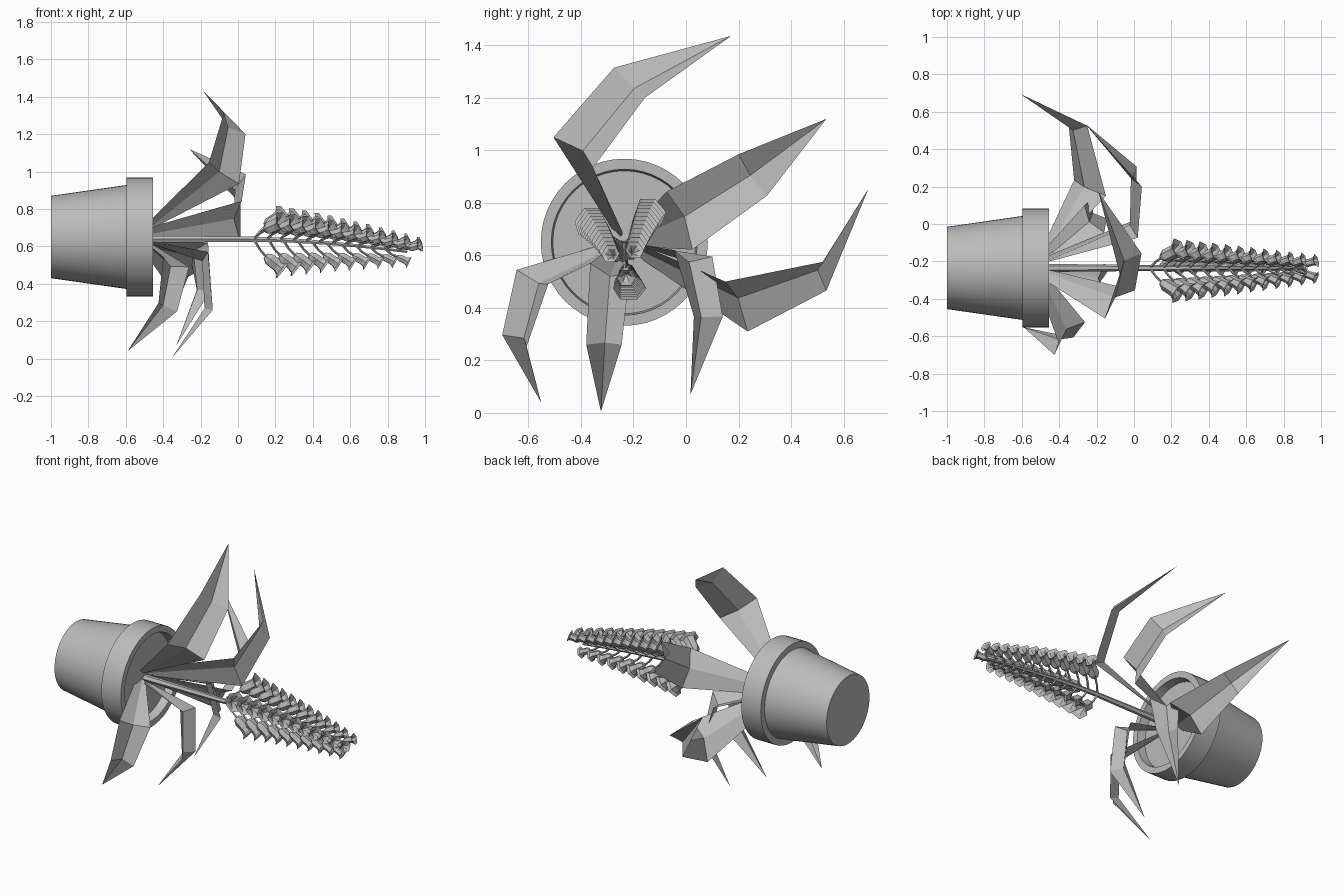
import bpy, bmesh, math
from mathutils import Vector, Matrix

if "Cube" in bpy.data.objects:
    bpy.data.objects.remove(bpy.data.objects["Cube"])

AY, AZ = -0.235, 0.65          # plant axis runs along +x through this y, z
grey = bpy.data.materials.new("plain grey")
grey.diffuse_color = (0.5, 0.5, 0.5, 1)
grey.use_nodes = True
grey.node_tree.nodes["Principled BSDF"].inputs["Base Color"].default_value = grey.diffuse_color


def finish(name, bm, smooth=None):
    me = bpy.data.meshes.new(name)
    bm.to_mesh(me)
    bm.free()
    me.materials.append(grey)
    ob = bpy.data.objects.new(name, me)
    bpy.context.collection.objects.link(ob)
    if smooth:
        bpy.ops.object.select_all(action='DESELECT')
        ob.select_set(True)
        bpy.context.view_layer.objects.active = ob
        bpy.ops.object.shade_smooth_by_angle(angle=math.radians(smooth))
    return ob


def lathe(bm, profile, sides, mat):
    """Revolve (height, radius) pairs around local z, placed by mat."""
    rings = []
    for h, r in profile:
        if r == 0:
            rings.append([bm.verts.new(mat @ Vector((0, 0, h)))] * sides)
        else:
            rings.append([bm.verts.new(mat @ Vector((r * math.cos(2 * math.pi * k / sides),
                          r * math.sin(2 * math.pi * k / sides), h))) for k in range(sides)])
    for a, b in zip(rings, rings[1:]):
        for k in range(sides):
            n = (k + 1) % sides
            bm.faces.new(list(dict.fromkeys((a[k], a[n], b[n], b[k]))))


def place(pos, axis):
    return Matrix.Translation(pos) @ Vector(axis).to_track_quat('Z', 'Y').to_matrix().to_4x4()


def tube(bm, points, radii, sides):
    """Tapered tube along a path."""
    rings = []
    for i, (p, r) in enumerate(zip(points, radii)):
        t = points[min(i + 1, len(points) - 1)] - points[max(i - 1, 0)]
        m = place(p, t)
        rings.append([bm.verts.new(m @ Vector((r * math.cos(2 * math.pi * k / sides),
                      r * math.sin(2 * math.pi * k / sides), 0))) for k in range(sides)])
    for a, b in zip(rings, rings[1:]):
        for k in range(sides):
            n = (k + 1) % sides
            bm.faces.new((a[k], a[n], b[n], b[k]))
    bm.faces.new(rings[-1])


# pot body with thick rim
bm = bmesh.new()
lathe(bm, [(-1, 0), (-1, 0.22), (-0.595, 0.278), (-0.595, 0.318), (-0.455, 0.318),
           (-0.455, 0.278), (-0.51, 0.272)], 48, place((0, AY, AZ), (1, 0, 0)))
finish("pot", bm, 30)

# soil
bm = bmesh.new()
lathe(bm, [(-0.51, 0.273), (-0.505, 0)], 48, place((0, AY, AZ), (1, 0, 0)))
finish("soil", bm)

# leaves: left and right edge at first bend, at second bend, then the tip
leaves = {
    "leaf_top": ((-.155, -.505, 1.05), (.005, -.354, .934),
                 (-.075, -.274, 1.315), (.04, -.157, 1.20), (-.19, .172, 1.436)),
    "leaf_upper_back": ((.02, -.074, .843), (.012, .025, .622),
                        (.042, .20, .985), (.013, .308, .827), (-.26, .535, 1.12)),
    "leaf_back": ((-.15, .15, .50), (-.32, .235, .31),
                  (-.25, .525, .576), (-.35, .535, .466), (-.607, .695, .854)),
    "leaf_lower_back": ((-.16, -.045, .62), (-.265, .1, .595),
                        (-.145, .03, .367), (-.22, .14, .367), (-.33, .017, .07)),
    "leaf_bottom": ((-.16, -.365, .57), (-.155, -.215, .53),
                    (-.135, -.38, .26), (-.135, -.245, .26), (-.353, -.324, .005)),
    "leaf_front": ((-.4, -.645, .545), (-.262, -.525, .49),
                   (-.425, -.70, .297), (-.325, -.607, .253), (-.59, -.552, .04)),
}
for name, pts in leaves.items():
    l1, r1, l2, r2, tip = map(Vector, pts)
    mid = (l1 + r1) / 2
    out = Vector((0, mid.y - AY, mid.z - AZ)).normalized()
    root = Vector((-0.505, AY, AZ)) + out * 0.035
    side = (r1 - l1)
    side = (side - side.dot(out) * out).normalized() * 0.032
    inner = (root + tip) / 2

    def crease(a, b):
        m = (a + b) / 2
        return m + (inner - m).normalized() * 0.045

    bm = bmesh.new()
    rows = [[bm.verts.new(c) for c in row] for row in (
        (root - side, root - out * 0.01, root + side),
        (l1, crease(l1, r1), r1), (l2, crease(l2, r2), r2))]
    end = bm.verts.new(tip)
    for a, b in zip(rows, rows[1:]):
        for k in (0, 1):
            bm.faces.new((a[k], a[k + 1], b[k + 1], b[k]))
    for k in (0, 1):
        bm.faces.new((rows[2][k], rows[2][k + 1], end))
    finish(name, bm)


# flower stem, drooping towards the far end
def stem_at(x):
    return Vector((x, AY, AZ - 0.012 - 0.095 * max(0, x - 0.1) ** 1.6))


bm = bmesh.new()
xs = [-0.505 + 1.41 * i / 16 for i in range(17)]
tube(bm, [stem_at(x) for x in xs], [0.022 - 0.015 * i / 16 for i in range(17)], 6)
finish("stem", bm, 40)

# three rows of bell flowers, shrinking towards the end of the stem
bells, stalks = bmesh.new(), bmesh.new()
for row, (ang, count, last) in enumerate(((52, 12, 0.91), (146, 12, 0.91), (277, 10, 0.85))):
    d = Vector((0, math.cos(math.radians(ang)), math.sin(math.radians(ang))))
    for i in range(count):
        t = i / (count - 1)
        x = 0.145 + (last - 0.145) * t
        s = 1 - 0.42 * t
        base = stem_at(x) + d * (0.088 - 0.055 * t)
        axis = Vector((0.78, 0, 0)) + d * (0.62 - 0.25 * t)
        root = stem_at(x - 0.06)
        tube(stalks, [root, (root + base) / 2 + d * 0.008, base], [0.008, 0.006, 0.007], 4)
        # bell with bulging body and flared lip
        lathe(bells, [(0, 0), (0.004 * s, 0.02 * s), (0.03 * s, 0.036 * s), (0.085 * s, 0.036 * s),
                      (0.11 * s, 0.045 * s), (0.122 * s, 0.064 * s), (0.112 * s, 0.04 * s),
                      (0.06 * s, 0)], 6, place(base, axis))
finish("flower_stalks", stalks)
finish("bell_flowers", bells)
